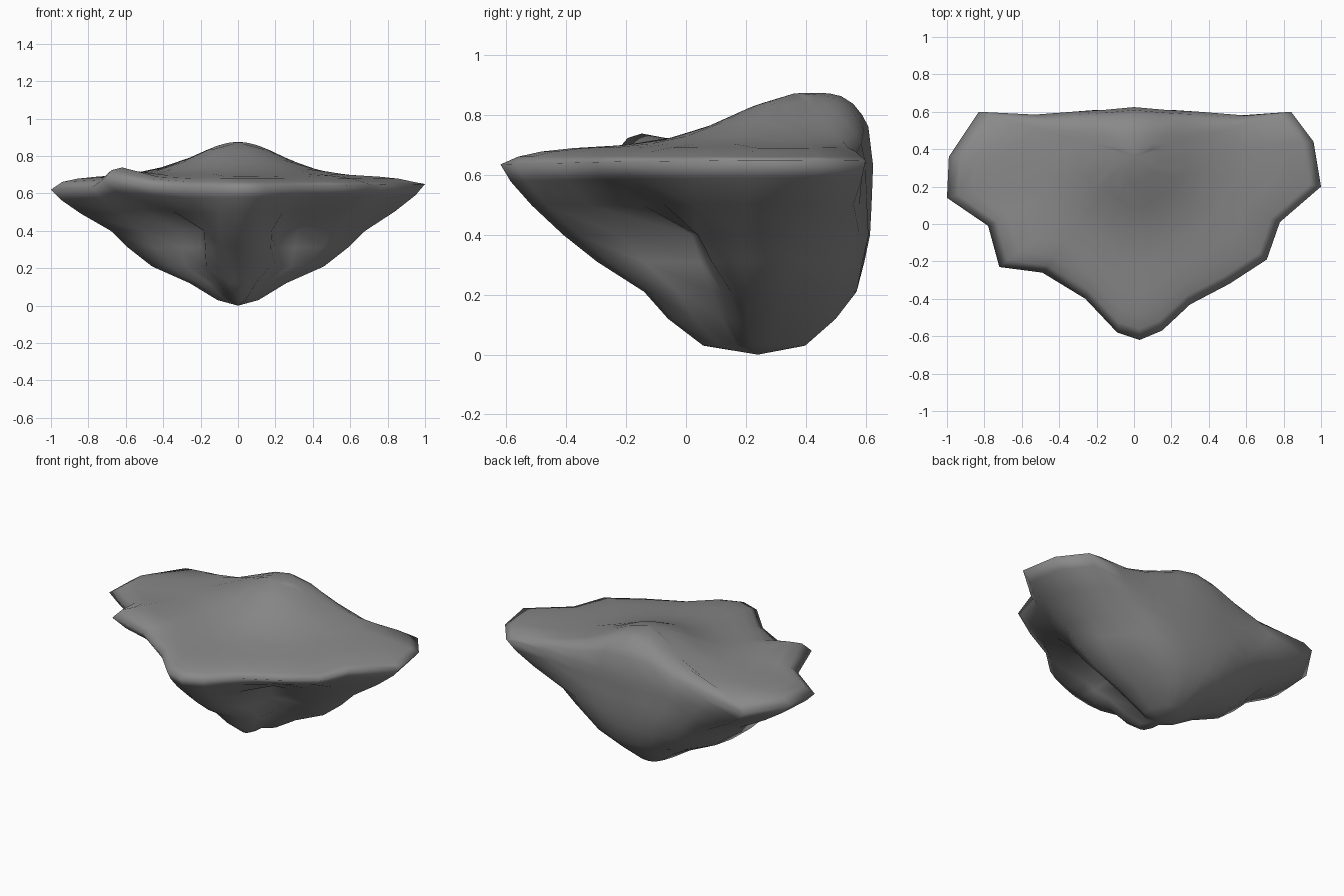
import bpy, bmesh
from math import exp
from mathutils import Vector

cube = bpy.data.objects.get("Cube")
if cube:
    bpy.data.objects.remove(cube, do_unlink=True)

stone = bpy.data.materials.new("grey stone")
stone.use_nodes = True
grey = (0.25, 0.25, 0.25, 1)
stone.diffuse_color = grey
stone.node_tree.nodes["Principled BSDF"].inputs["Base Color"].default_value = grey

# Plan outlines, each running from the front tip round to the back
tip, back = (.03, -.62), (0, .625)
rim_left = [(.15, -.57), (.3, -.43), (.51, -.32), (.71, -.19), (.78, .01),
            (1, .2), (.96, .44), (.84, .6), (.6, .58), (.35, .6), (.17, .61)]
rim_right = [(-.09, -.58), (-.26, -.4), (-.49, -.26), (-.72, -.23), (-.78, -.01),
             (-1, .14), (-.99, .36), (-.83, .6), (-.53, .585), (-.33, .6), (-.16, .61)]
waist_half = [(.1, -.36), (.18, -.22), (.2, .02), (.32, .04), (.51, .04),
              (.68, .19), (.64, .38), (.5, .52), (.36, .58), (.2, .61), (.1, .61)]
foot_half = [(.08, -.12), (.17, -.03), (.2, .09), (.28, .12), (.37, .15),
             (.46, .2), (.43, .32), (.34, .45), (.24, .53), (.14, .56), (.07, .57)]


def loop(front, left, rear, right):
    return [Vector(p) for p in [front] + left + [rear] + right[::-1]]


def mirrored(front, half, rear):
    return loop((0, front), half, (0, rear), [(-x, y) for x, y in half])


def corner_peak(x, y):
    return exp(-((x + .65) ** 2 + (y + .18) ** 2) / .025)


def rim_height(x, y):
    return .635 + .015 * x + .07 * corner_peak(x, y)


def top_height(x, y, s):
    # Broad mound near the back, steeper on its rear side, and a worn edge
    d = y - .4
    fall = exp(-(d / .33) ** 2) if d < 0 else exp(-(d / .24) ** 4)
    mound = .18 * exp(-(x / .32) ** 2) * fall
    return .695 - .055 * s ** 8 + mound + .065 * corner_peak(x, y)


rim = loop(tip, rim_left, back, rim_right)
waist = mirrored(-.41, waist_half, .615)
foot = mirrored(-.14, foot_half, .57)
top_axis = Vector((0, .36))
keel = Vector((0, .24))
rings = []

# Top surface, from the middle out to the rim
for s in (.15, .3, .45, .6, .75, .86, .94):
    ring = [top_axis.lerp(p, s) for p in rim]
    rings.append([(p.x, p.y, top_height(p.x, p.y, s)) for p in ring])
rings.append([(p.x, p.y, rim_height(*p)) for p in rim])

# Overhanging underside, from the rim to the waist
for t in (.16, .5, 1):
    ring = [a.lerp(b, t) for a, b in zip(rim, waist)]
    drop = t ** .78
    rings.append([(p.x, p.y, rim_height(*r) * (1 - drop) + .4 * drop)
                  for p, r in zip(ring, rim)])

# Tapering keel
rings.append([(p.x, p.y, .31) for p in (a.lerp(b, .42) for a, b in zip(waist, foot))])
for sx, sy, z in ((1, 1, .21), (.56, .79, .12), (.24, .48, .03)):
    rings.append([(p.x * sx, keel.y + (p.y - keel.y) * sy, z) for p in foot])

bm = bmesh.new()
rows = [[bm.verts.new(p) for p in ring] for ring in rings]
n = len(rim)
for upper, lower in zip(rows, rows[1:]):
    for i in range(n):
        j = (i + 1) % n
        bm.faces.new((upper[i], lower[i], lower[j], upper[j]))
crown = bm.verts.new((*top_axis, top_height(*top_axis, 0)))
bottom = bm.verts.new((*keel, 0))
for i in range(n):
    j = (i + 1) % n
    bm.faces.new((crown, rows[0][i], rows[0][j]))
    bm.faces.new((bottom, rows[-1][j], rows[-1][i]))
bmesh.ops.recalc_face_normals(bm, faces=bm.faces)
for f in bm.faces:
    f.smooth = True

mesh = bpy.data.meshes.new("floating_rock")
bm.to_mesh(mesh)
bm.free()
mesh.materials.append(stone)
rock = bpy.data.objects.new("floating_rock", mesh)
bpy.context.collection.objects.link(rock)
